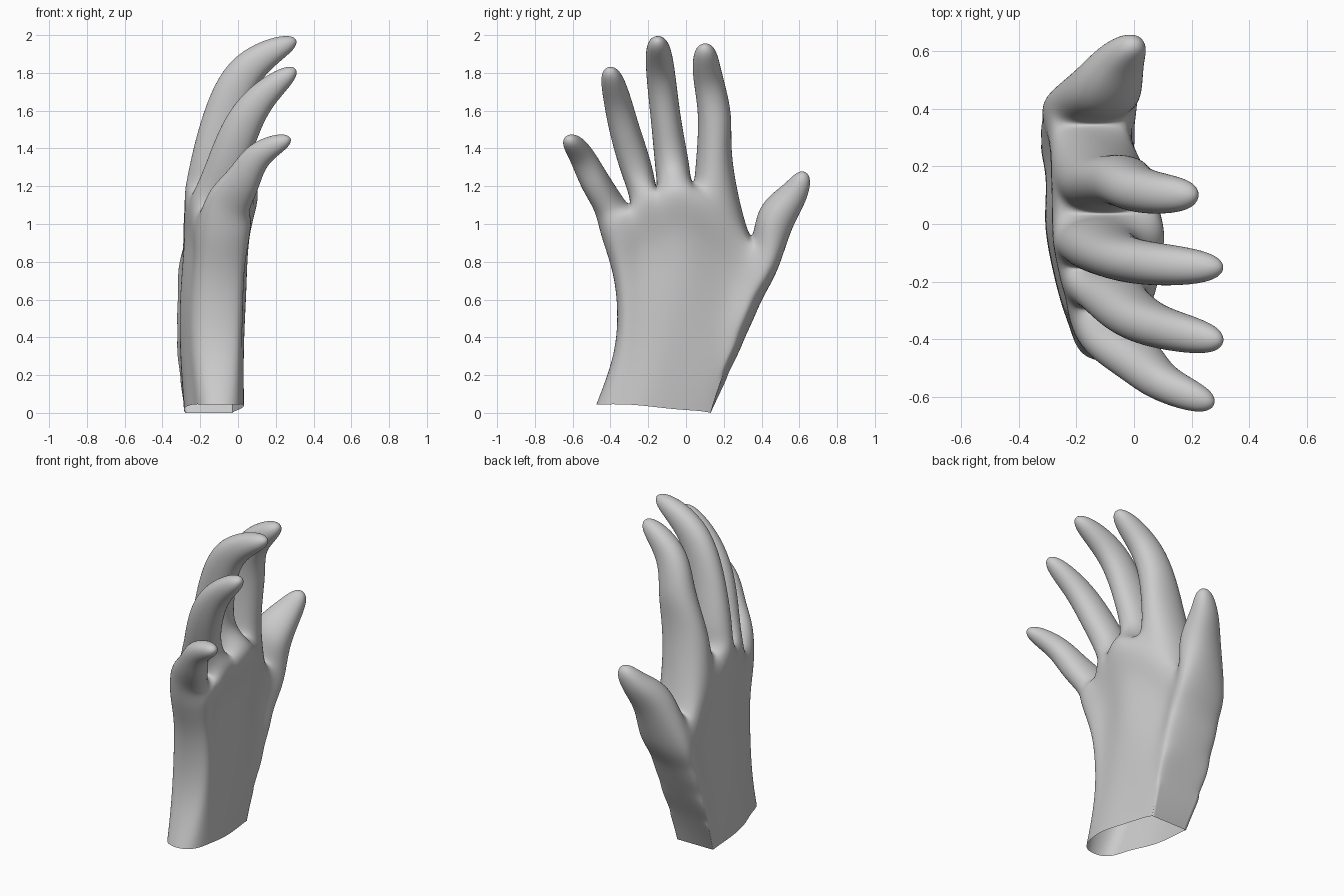
import bpy
import bmesh
from mathutils import Vector

cube = bpy.data.objects.get("Cube")
if cube:
    bpy.data.objects.remove(cube, do_unlink=True)

# Hand columns, little-finger side to thumb side. Each has wrist, middle and
# knuckle values for y, wrist and knuckle height, then back x and palm x.
COLUMNS = [
    dict(y=(-.455, -.35, -.425), z=(.045, .95), back=(-.17, -.185, -.165), palm=(-.03, -.01, .03)),
    dict(y=(-.33, -.25, -.29), z=(.045, 1.08), back=(-.23, -.255, -.205), palm=(.025, .025, .05)),
    dict(y=(-.2, -.12, -.15), z=(.035, 1.17), back=(-.27, -.285, -.24), palm=(.03, .038, .07)),
    dict(y=(-.06, .02, .04), z=(.02, 1.18), back=(-.285, -.305, -.255), palm=(.01, .035, .075)),
    dict(y=(.07, .18, .325), z=(.01, .91), back=(-.285, -.305, -.27), palm=(-.015, .0, -.03)),
    dict(y=(.13, .3, .465), z=(.0, .77), back=(-.28, -.3, -.27), palm=(-.03, -.03, -.015)),
]
ROWS = (0, .28, .54, .79, 1)

# Rings along each finger: centre x, y, z, half width, half depth
FINGERS = {
    "little": [(-.045, -.42, 1.12, .08, .118), (.03, -.49, 1.24, .075, .093),
               (.12, -.56, 1.37, .063, .07), (.243, -.613, 1.44, .04, .038)],
    "ring": [(-.06, -.262, 1.29, .083, .115), (.015, -.325, 1.5, .08, .1),
             (.135, -.37, 1.68, .07, .077), (.27, -.4, 1.795, .044, .042)],
    "middle": [(-.115, -.075, 1.32, .09, .138), (-.07, -.107, 1.56, .08, .115),
               (.06, -.137, 1.825, .075, .092), (.255, -.15, 1.953, .048, .048)],
    "index": [(-.1, .15, 1.31, .1, .145), (-.045, .15, 1.57, .088, .113),
              (.035, .115, 1.785, .077, .09), (.178, .1, 1.915, .05, .048)],
    "thumb": [(-.1, .472, 1.015, .1, .13), (-.045, .57, 1.16, .073, .085),
              (.0, .622, 1.25, .038, .042)],
}


def blend(values, t):
    """Smooth curve through the start, middle and end values."""
    a, b, c = values
    return a * (1 - t) * (1 - 2 * t) + 4 * b * t * (1 - t) + c * t * (2 * t - 1)


def layer(bm, side):
    """Grid of points for the back or the palm of the hand."""
    grid = []
    for t in ROWS:
        row = []
        for column in COLUMNS:
            low, high = column["z"]
            row.append(bm.verts.new((blend(column[side], t), blend(column["y"], t),
                                     low + (high - low) * t)))
        grid.append(row)
    return grid


def bridge(bm, lower, upper):
    for i in range(4):
        k = (i + 1) % 4
        bm.faces.new((lower[i], lower[k], upper[k], upper[i]))


def add_finger(bm, base, rings):
    """Grow a tapered, bent tube of four-sided rings out of a knuckle opening."""
    path = [sum((v.co for v in base), Vector()) / 4]
    path += [Vector(ring[:3]) for ring in rings]
    lower = base
    for i, ring in enumerate(rings, 1):
        along = (path[min(i + 1, len(rings))] - path[i - 1]).normalized()
        across = Vector((0, 1, 0))
        across = (across - along * across.dot(along)).normalized()
        inward = across.cross(along)
        across, inward = across * ring[3] * .72, inward * ring[4] * .72
        upper = [bm.verts.new(path[i] + across * s + inward * d)
                 for s, d in ((-1, -1), (1, -1), (1, 1), (-1, 1))]
        bridge(bm, lower, upper)
        lower = upper
    bm.faces.new(lower)


def fit_cage(obj):
    """Swell the cage so its smooth surface passes through the given points."""
    cage = obj.data
    targets = [v.co.copy() for v in cage.vertices]
    for _ in range(8):
        obj.update_tag()
        cage.update()
        graph = bpy.context.evaluated_depsgraph_get()
        graph.update()
        surface = obj.evaluated_get(graph).data
        moves = [goal - surface.vertices[i].co for i, goal in enumerate(targets)]
        for v, move in zip(cage.vertices, moves):
            v.co += move
    cage.update()


bm = bmesh.new()
back, palm = layer(bm, "back"), layer(bm, "palm")
last_row, last_col = len(ROWS) - 1, len(COLUMNS) - 1

# The ridge on the palm side of the thumb lies a little inside the outline
for row in palm[1:-1]:
    row[-1].co.y -= .025

# Back and palm surfaces, then the two sides; the wrist stays open
for r in range(last_row):
    for c in range(last_col):
        for grid in (back, palm):
            bm.faces.new((grid[r][c], grid[r][c + 1], grid[r + 1][c + 1], grid[r + 1][c]))
    for c in (0, last_col):
        bm.faces.new((back[r][c], palm[r][c], palm[r + 1][c], back[r + 1][c]))

# Fingers and thumb
for c, rings in enumerate(FINGERS.values()):
    base = [back[-1][c], back[-1][c + 1], palm[-1][c + 1], palm[-1][c]]
    add_finger(bm, base, rings)
bmesh.ops.recalc_face_normals(bm, faces=bm.faces)

# Ridges on the thumb side that are sharp at the wrist and fade upward
crease = bm.edges.layers.float.new("crease_edge")
for grid in (back, palm):
    for r, strength in enumerate((1, .4, .2)):
        bm.edges.get((grid[r][-1], grid[r + 1][-1]))[crease] = strength

mesh = bpy.data.meshes.new("hand")
bm.to_mesh(mesh)
bm.free()
hand = bpy.data.objects.new("hand", mesh)
bpy.context.scene.collection.objects.link(hand)
for face in mesh.polygons:
    face.use_smooth = True

subdivision = hand.modifiers.new("smooth surface", 'SUBSURF')
subdivision.levels = subdivision.render_levels = 4
fit_cage(hand)

# Plain grey
grey = bpy.data.materials.new("light grey")
grey.use_nodes = True
colour = (.6, .6, .6, 1)
grey.diffuse_color = colour
grey.node_tree.nodes["Principled BSDF"].inputs["Base Color"].default_value = colour
mesh.materials.append(grey)
